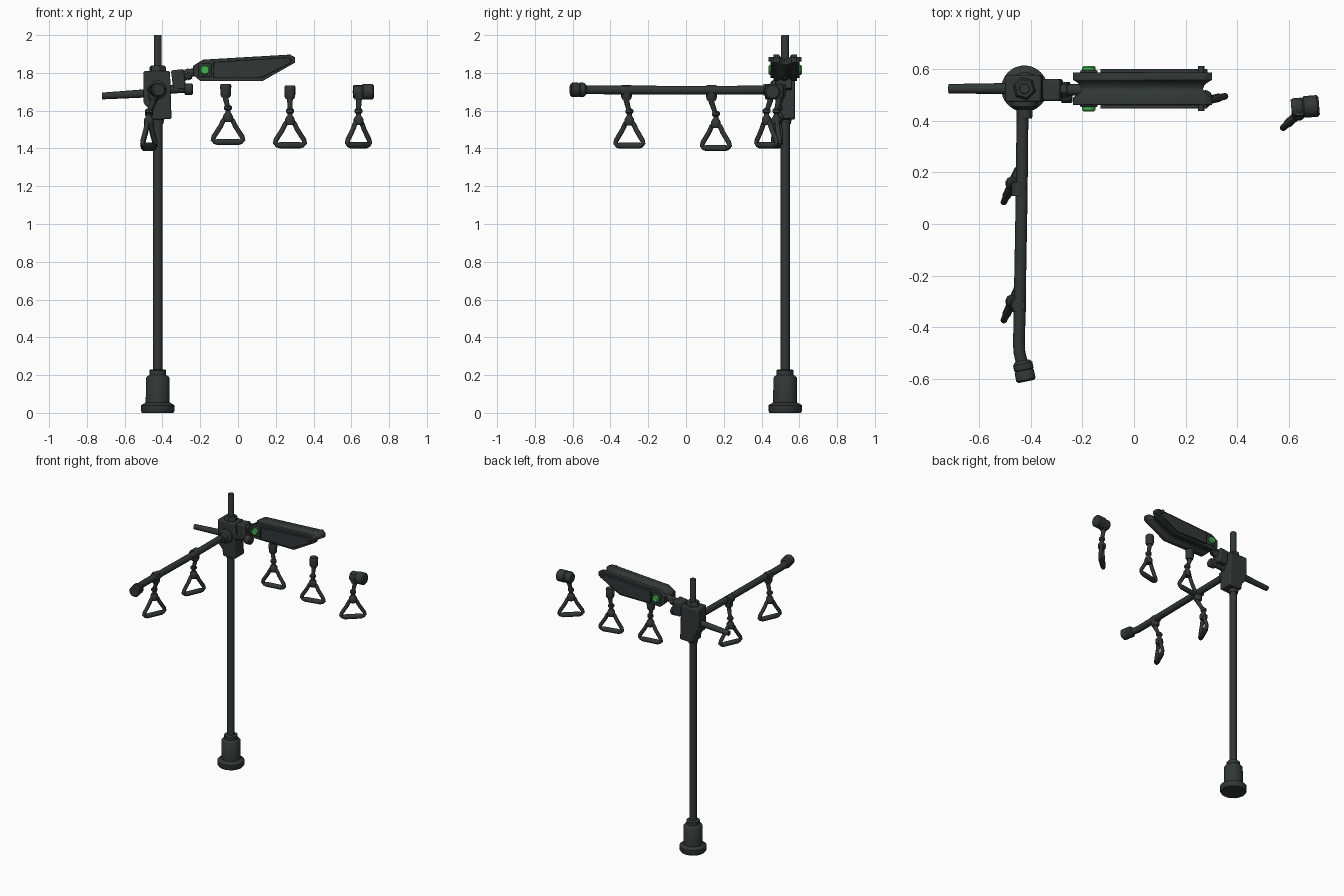
import bpy, bmesh, math
from mathutils import Vector

cube = bpy.data.objects.get("Cube")
if cube:
    bpy.data.objects.remove(cube, do_unlink=True)


def material(name, rgb):
    m = bpy.data.materials.new(name)
    m.use_nodes = True
    m.diffuse_color = (*rgb, 1)
    m.node_tree.nodes["Principled BSDF"].inputs["Base Color"].default_value = (*rgb, 1)
    return m


DARK = material("dark_slate", (0.031, 0.039, 0.037))
GREEN = material("bright_green", (0.06, 0.45, 0.09))
PX, PY = -0.425, 0.525  # pole axis


def finish(name, bm, mat=DARK, bevel=0.0):
    bmesh.ops.recalc_face_normals(bm, faces=bm.faces)
    me = bpy.data.meshes.new(name)
    bm.to_mesh(me)
    bm.free()
    me.materials.append(mat)
    ob = bpy.data.objects.new(name, me)
    bpy.context.collection.objects.link(ob)
    if bevel:
        mod = ob.modifiers.new("Bevel", "BEVEL")
        mod.width, mod.segments = bevel, 2
    bpy.ops.object.select_all(action='DESELECT')
    ob.select_set(True)
    bpy.context.view_layer.objects.active = ob
    bpy.ops.object.shade_smooth_by_angle(angle=math.radians(40))
    return ob


def loft(name, rings, mat=DARK, closed=False, bevel=0.0):
    """Skin a list of equal-length vertex rings, capped unless closed."""
    bm = bmesh.new()
    vs = [[bm.verts.new(p) for p in r] for r in rings]
    n, k = len(rings[0]), len(rings)
    for i in range(k if closed else k - 1):
        a, b = vs[i], vs[(i + 1) % k]
        for j in range(n):
            bm.faces.new((a[j], a[(j + 1) % n], b[(j + 1) % n], b[j]))
    if not closed:
        bm.faces.new(vs[0])
        bm.faces.new(vs[-1])
    return finish(name, bm, mat, bevel)


def tube(name, pts, radii, sides=16, mat=DARK, closed=False):
    """Round tube along a path; radii is one number or one per point."""
    pts = [Vector(p) for p in pts]
    n = len(pts)
    if not isinstance(radii, (list, tuple)):
        radii = [radii] * n
    rings, u = [], None
    for i, p in enumerate(pts):
        nxt = pts[(i + 1) % n] if closed else pts[min(i + 1, n - 1)]
        prv = pts[i - 1] if closed else pts[max(i - 1, 0)]
        d = nxt - prv
        if d.length < 1e-6:
            d = pts[-1] - pts[0]
        d.normalize()
        if u is None:
            u = d.orthogonal().normalized()
        u = (u - d * u.dot(d)).normalized()
        v = d.cross(u)
        rings.append([p + radii[i] * (math.cos(t) * u + math.sin(t) * v)
                      for t in (2 * math.pi * j / sides for j in range(sides))])
    return loft(name, rings, mat, closed)


def turned(name, start, axis, profile, sides=24, mat=DARK):
    """Lathe: profile of (distance, radius) along an axis."""
    axis = Vector(axis).normalized()
    return tube(name, [Vector(start) + axis * (d + i * 1e-4) for i, (d, r) in enumerate(profile)],
                [r for d, r in profile], sides, mat)


def slab(name, outline, y0, y1, bevel=0.0):
    return loft(name, [[(x, y, z) for x, z in outline] for y in (y0, y1)], bevel=bevel)


def box(name, c, half, bevel=0.006, turn=0.0):
    x, y, z = half
    s, co = math.sin(turn), math.cos(turn)
    out = [(c[0] + a * x * co - b * z * s, c[2] + a * x * s + b * z * co)
           for a, b in ((-1, -1), (1, -1), (1, 1), (-1, 1))]
    return slab(name, out, c[1] - y, c[1] + y, bevel)


# Pole with weighted foot
turned("foot", (PX, PY, 0), (0, 0, 1),
       [(0, .083), (.01, .09), (.04, .09), (.055, .064), (.185, .063), (.195, .055),
        (.2, .045), (.225, .045), (.23, .036)], 28)
turned("pole", (PX, PY, .2), (0, 0, 1), [(0, .025), (1.4, .025)])
turned("pole_top", (PX, PY, 1.75), (0, 0, 1), [(0, .021), (.245, .021), (.25, .019)])

# Hub block and its fittings
slab("hub", [(-.5, 1.81), (-.36, 1.81), (-.352, 1.556), (-.455, 1.552), (-.462, 1.6), (-.5, 1.64)],
     PY - .052, PY + .052, .008)
turned("hub_collar", (PX, PY, 1.8), (0, 0, 1), [(0, .045), (.03, .045), (.04, .036)], 6)
turned("lower_collar", (PX, PY, 1.53), (0, 0, 1), [(0, .03), (.03, .035)])
turned("arm_flange", (PX, .48, 1.71), (0, -1, 0), [(0, .05), (.025, .05), (.035, .032), (.07, .03)])
turned("side_rod", (-.48, PY, 1.692), (-1, 0, -.06), [(0, .022), (.24, .018)])

# Front arm with bent tip and end cap
tube("front_arm", [(-.432, .48, 1.71), (-.436, .1, 1.708), (-.446, -.46, 1.71),
                   (-.445, -.495, 1.71), (-.43, -.56, 1.71)], .023)
turned("arm_cap", (-.434, -.53, 1.71), (.2, -1, 0),
       [(0, .027), (.012, .038), (.035, .038), (.038, .034), (.043, .038), (.075, .038), (.082, .03)])

# Link from hub to wing
box("bracket", (-.315, PY - .005, 1.765), (.034, .042, .052), .008, .12)
tube("wing_link", [(-.3, .52, 1.775), (-.25, .52, 1.8), (-.17, .52, 1.815)], [.026, .022, .024])
turned("link_nut", (-.275, .52, 1.788), (1, 0, .4), [(0, .031), (.025, .031)], 6)
turned("lower_peg", (-.36, .5, 1.713), (1, 0, 0),
       [(0, .024), (.075, .018), (.08, .031), (.115, .031), (.122, .024)])

# Wing: cheeks flare around a hollow channel
outline = [(-.185, 1.87), (.275, 1.897), (.303, 1.882), (.303, 1.855),
           (.13, 1.757), (-.2, 1.757), (-.237, 1.79), (-.237, 1.838)]


def shrunk(inset, y):
    cx, cz = .03, 1.82
    return [(cx + (x - cx) * (1 - inset * .5 / .27), y, cz + (z - cz) * (1 - inset * .35 / .075))
            for x, z in outline]


steps = [(-.063, 0), (-.034, 0), (-.024, .035), (-.012, .06), (0, .07),
         (.012, .06), (.024, .035), (.034, 0), (.063, 0)]
loft("wing", [shrunk(i, PY + dy) for dy, i in steps], bevel=.002)
plate = [(-.13, 1.857), (.262, 1.882), (.285, 1.872), (.28, 1.852), (.12, 1.772), (-.13, 1.772)]
for side, label in ((-1, "front"), (1, "back")):
    y = PY + side * .06
    slab(label + "_wing_plate", plate, y, y + side * .017, .003)
    box(label + "_bolt_seat", (-.175, y, 1.815), (.034, .012, .036), .006)
    turned(label + "_green_bolt", (-.175, y, 1.815), (0, side, 0),
           [(0, .026), (.022, .026), (.028, .02)], mat=GREEN)
    turned(label + "_wing_pin", (.26, y, 1.872), (0, side, 0), [(0, .013), (.027, .013)], 12)


def handle(label, clip, centre, direction, top):
    """Hanging strap with a rounded triangular grip."""
    dx, dy = Vector(direction).normalized()
    cx, cy = centre

    def at(s, z):
        return (cx + dx * s, cy + dy * s, top + z)

    half = [(.018, -.004), (.026, -.016), (.04, -.045), (.076, -.1),
            (.08, -.116), (.07, -.127), (.045, -.13)]
    loop = [at(s, z) for s, z in half] + [at(-s, z) for s, z in reversed(half)]
    tube(label + "_grip_frame", loop, .013, 10, closed=True)
    tube(label + "_grip_bar", [at(-.066, -.128), at(-.055, -.128), at(.055, -.128), at(.066, -.128)],
         [.013, .017, .017, .013], 12)
    tube(label + "_grip_neck", [at(0, -.022), at(0, -.01), at(0, .012), at(0, .028)],
         [.022, .027, .026, .016], 12)
    x, y, z = clip
    tube(label + "_strap", [at(0, .02), at(0, .05), (x, y, z - .05), (x, y, z)],
         [.015, .012, .015, .02], 10)
    tube(label + "_strap_knot", [at(0, .038), at(0, .046), at(0, .06), at(0, .068)],
         [.012, .021, .021, .012], 10)
    tube(label + "_clip", [(x, y, z - .042), (x, y, z - .03), (x, y, z + .02), (x, y, z + .03)],
         [.022, .028, .03, .026], 10)


handle("arm_outer", (-.449, -.315, 1.7), (-.472, -.3), (.45, 1), 1.543)
handle("arm_inner", (-.444, .135, 1.695), (-.472, .158), (.45, 1), 1.53)
handle("wing_inner", (-.065, .5, 1.712), (-.053, .49), (1, .15), 1.562)
handle("wing_middle", (.275, .49, 1.703), (.275, .478), (1, .22), 1.545)
handle("wing_outer", (.64, .445, 1.7), (.638, .427), (1, .9), 1.545)

# Clip rings around the front arm
for label, y in (("outer", -.315), ("inner", .135)):
    turned(label + "_clip_ring", (-.447, y - .027, 1.708), (0, 1, 0), [(0, .028), (.054, .028)])

# Free end cap carrying the last handle
turned("free_cap", (.61, .45, 1.7), (1, .08, 0),
       [(0, .032), (.008, .037), (.04, .037), (.044, .034), (.05, .042), (.1, .042), (.108, .034)])
